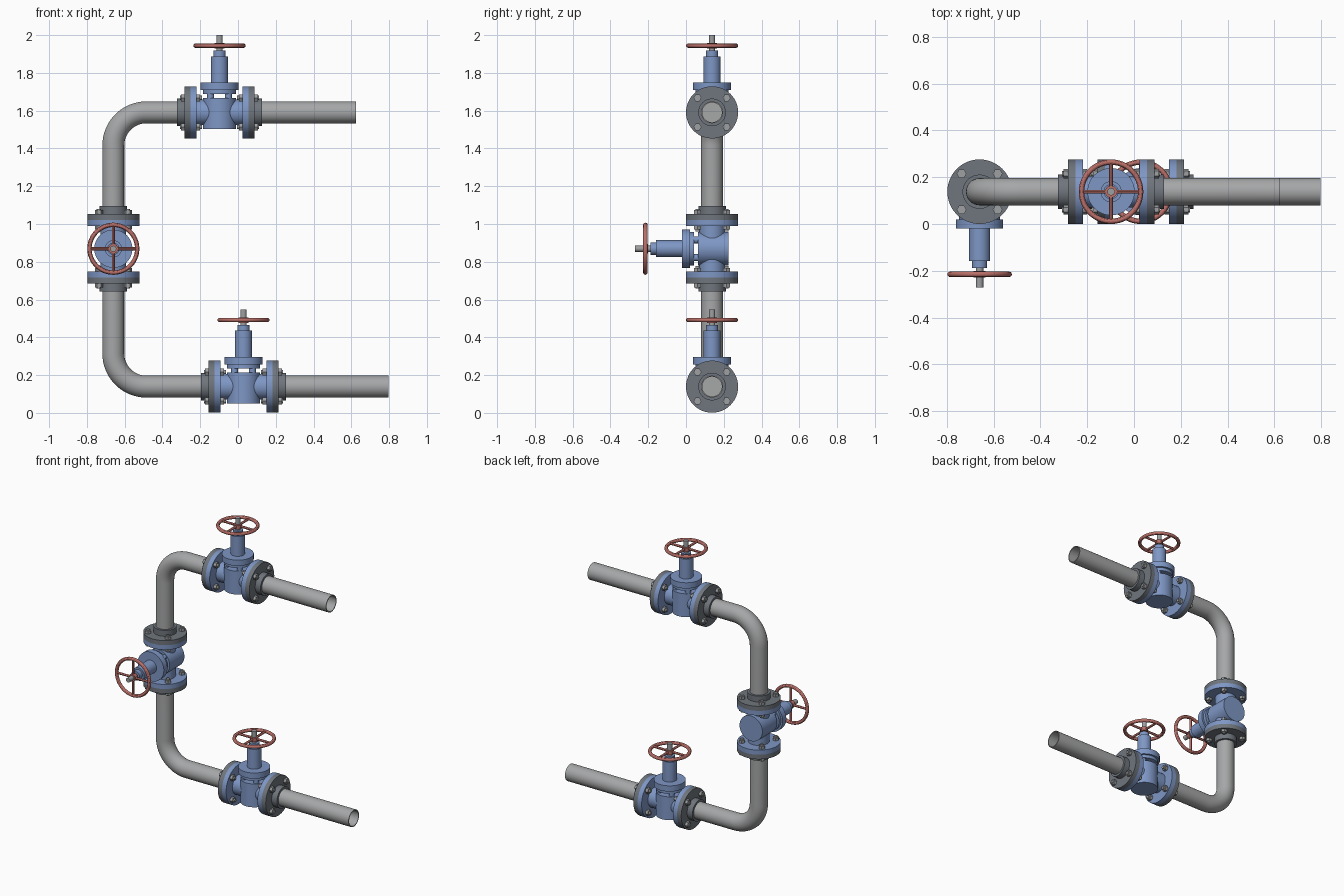
import bpy, bmesh
from math import sin, cos, pi
from mathutils import Matrix, Vector

cube = bpy.data.objects.get("Cube")
if cube:
    bpy.data.objects.remove(cube)


def material(name, rgb):
    m = bpy.data.materials.new(name)
    m.use_nodes = True
    color = (*rgb, 1)
    m.diffuse_color = color
    m.node_tree.nodes["Principled BSDF"].inputs["Base Color"].default_value = color
    return m


PIPE = material("pipe_grey", (0.38, 0.385, 0.39))
STEEL = material("flange_dark_grey", (0.16, 0.18, 0.205))
BOLT = material("bolt_grey", (0.34, 0.35, 0.36))
BLUE = material("valve_blue", (0.21, 0.31, 0.56))
RED = material("wheel_red", (0.49, 0.16, 0.14))
made = []


def finish(bm, name, mat, matrix=Matrix()):
    bmesh.ops.remove_doubles(bm, verts=bm.verts, dist=1e-5)
    bmesh.ops.recalc_face_normals(bm, faces=bm.faces)
    mesh = bpy.data.meshes.new(name)
    bm.to_mesh(mesh)
    bm.free()
    mesh.materials.append(mat)
    ob = bpy.data.objects.new(name, mesh)
    ob.matrix_world = matrix
    bpy.context.collection.objects.link(ob)
    made.append(ob)
    return ob


def skin(bm, rings):
    """Join consecutive closed rings of points with quads."""
    rings = [[bm.verts.new(p) for p in ring] for ring in rings]
    n = len(rings[0])
    for a, b in zip(rings, rings[1:]):
        for i in range(n):
            j = (i + 1) % n
            bm.faces.new((a[i], a[j], b[j], b[i]))


def lathe(bm, profile, along="z", offset=(0, 0), sides=48):
    """Revolve (radius, height) points about the x or z direction."""
    rings = []
    for r, h in profile:
        ring = []
        for i in range(sides):
            u = offset[0] + r * cos(2 * pi * i / sides)
            v = offset[1] + r * sin(2 * pi * i / sides)
            ring.append((u, v, h) if along == "z" else (h, u, v))
        rings.append(ring)
    skin(bm, rings)


def cylinder(bm, r, a, b, **kw):
    lathe(bm, [(0, a), (r, a), (r, b), (0, b)], **kw)


def tube(bm, r, inner, a, b, **kw):
    lathe(bm, [(inner, a), (r, a), (r, b), (inner, b), (inner, a)], **kw)


# Main dimensions
PIPE_R, BORE, FLANGE_R, BEND = 0.058, 0.052, 0.138, 0.175
Y, LOW, HIGH, LEFT = 0.138, 0.139, 1.591, -0.66


def build_pipe():
    # Path in the xz plane, each entry holding position and outward direction
    path = [((0.798, LOW), -pi / 2)]
    for k in range(17):
        a = -pi / 2 - k / 16 * pi / 2
        path.append(((LEFT + BEND + BEND * cos(a), LOW + BEND + BEND * sin(a)), a))
    for k in range(17):
        a = -pi - k / 16 * pi / 2
        path.append(((LEFT + BEND + BEND * cos(a), HIGH - BEND + BEND * sin(a)), a))
    path.append(((0.624, HIGH), -3 * pi / 2))

    def ring(entry, r):
        (x, z), a = entry
        return [(x + r * cos(t) * cos(a), Y + r * sin(t), z + r * cos(t) * sin(a))
                for t in (2 * pi * i / 40 for i in range(40))]

    bm = bmesh.new()
    outer = [ring(e, PIPE_R) for e in path]
    inner = [ring(e, BORE) for e in reversed(path)]
    skin(bm, outer + inner + outer[:1])
    finish(bm, "pipe_run", PIPE)


def build_valve(prefix, frame):
    def done(bm, name, mat):
        finish(bm, prefix + "_" + name, mat, frame)

    # Body: flow tube, upright barrel and inner flanges
    bm = bmesh.new()
    tube(bm, 0.068, 0.056, -0.13, 0.13, along="x")
    cylinder(bm, 0.088, -0.088, 0.075)
    for s in (-1, 1):
        tube(bm, FLANGE_R, 0.056, s * 0.121, s * 0.153, along="x")
    done(bm, "body", BLUE)

    # Bonnet carried on four short posts, with the stem housing on top
    bm = bmesh.new()
    for sx in (-1, 1):
        for sy in (-1, 1):
            cylinder(bm, 0.018, 0.07, 0.1, offset=(sx * 0.047, sy * 0.047), sides=16)
    lathe(bm, [(0, 0.096), (0.088, 0.096), (0.088, 0.118), (0.101, 0.118),
               (0.101, 0.158), (0.045, 0.158), (0.045, 0.296),
               (0.032, 0.296), (0.032, 0.327), (0, 0.327)])
    done(bm, "bonnet", BLUE)

    # Outer pipe flanges with collars
    for s, side in ((-1, "inlet"), (1, "outlet")):
        bm = bmesh.new()
        lathe(bm, [(r, s * h) for r, h in (
            (0.056, 0.153), (FLANGE_R, 0.153), (FLANGE_R, 0.185),
            (0.073, 0.185), (0.073, 0.226), (0.056, 0.226), (0.056, 0.153))], along="x")
        done(bm, side + "_flange", STEEL)

    # Hex bolts and nuts on the diagonals
    bm = bmesh.new()
    for s in (-1, 1):
        for u in (-0.077, 0.077):
            for v in (-0.077, 0.077):
                at = dict(along="x", offset=(u, v))
                cylinder(bm, 0.021, s * 0.185, s * 0.204, sides=6, **at)
                cylinder(bm, 0.021, s * 0.102, s * 0.121, sides=6, **at)
                cylinder(bm, 0.011, s * 0.092, s * 0.21, sides=16, **at)
    done(bm, "flange_bolts", BOLT)

    # Stem
    bm = bmesh.new()
    cylinder(bm, 0.016, 0.32, 0.409, sides=24)
    done(bm, "stem", BOLT)

    # Handwheel: rim, hub and four spokes
    bm = bmesh.new()
    t, mid, hub = 0.0115, 0.353, 0.352
    lathe(bm, [(FLANGE_R - t + t * cos(a), mid + t * sin(a))
               for a in (2 * pi * k / 12 for k in range(13))])
    tube(bm, 0.026, 0.015, hub - 0.014, hub + 0.014, sides=24)
    for turn in range(4):
        spoke = bmesh.new()
        cylinder(spoke, 0.008, 0.02, FLANGE_R - t, along="x", offset=(0, mid), sides=12)
        spoke.transform(Matrix.Rotation(turn * pi / 2, 4, "Z"))
        temp = bpy.data.meshes.new("spoke")
        spoke.to_mesh(temp)
        spoke.free()
        bm.from_mesh(temp)
        bpy.data.meshes.remove(temp)
    done(bm, "handwheel", RED)

    # Closed gate inside the bore
    bm = bmesh.new()
    cylinder(bm, 0.054, -0.15, 0.15, along="x")
    done(bm, "gate", PIPE)


build_pipe()
build_valve("lower_valve", Matrix.Translation((0.029, Y, LOW)))
build_valve("upper_valve", Matrix.Translation((-0.098, Y, HIGH)))
# The riser valve flows upward and its wheel faces the front
turned = Matrix(((0, -1, 0), (0, 0, -1), (1, 0, 0))).to_4x4()
build_valve("riser_valve", Matrix.Translation((LEFT, Y, 0.869)) @ turned)

# Smooth shading with sharp edges kept
bpy.ops.object.select_all(action="DESELECT")
for ob in made:
    ob.select_set(True)
bpy.context.view_layer.objects.active = made[0]
bpy.ops.object.shade_smooth_by_angle(angle=pi / 6)
